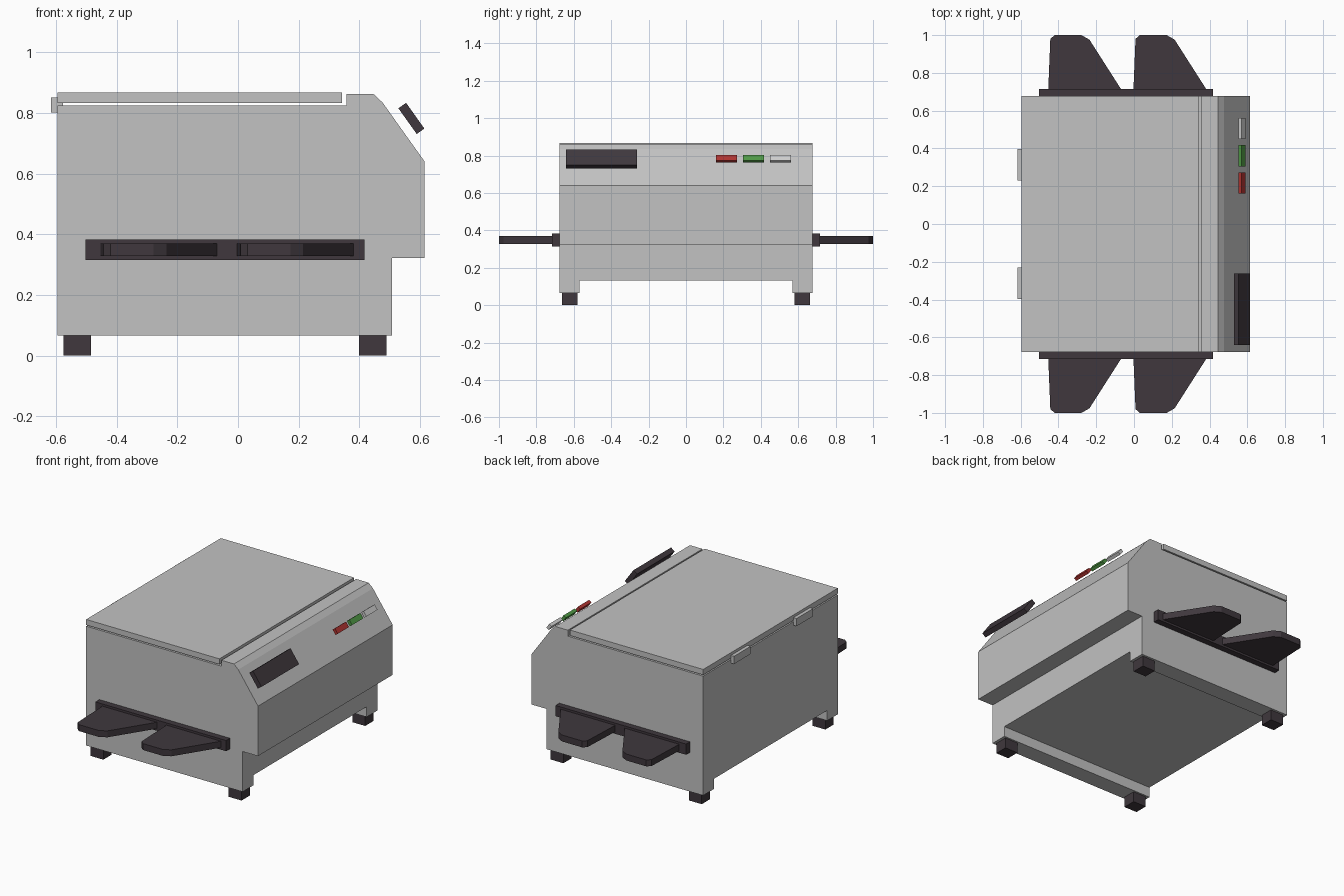
import bpy, bmesh
from math import atan2
from mathutils import Matrix, Vector

if "Cube" in bpy.data.objects:
    bpy.data.objects.remove(bpy.data.objects["Cube"])


def material(name, rgb):
    m = bpy.data.materials.new(name)
    m.diffuse_color = (*rgb, 1)
    m.use_nodes = True
    m.node_tree.nodes["Principled BSDF"].inputs["Base Color"].default_value = m.diffuse_color
    return m


GREY = material("light_grey", (0.54, 0.54, 0.54))
DARK = material("dark_plastic", (0.050, 0.039, 0.047))
RED = material("red_button", (0.43, 0.034, 0.030))
GREEN = material("green_button", (0.08, 0.32, 0.06))
WHITE = material("pale_button", (0.62, 0.62, 0.62))


def finish(name, bm, mat):
    bmesh.ops.recalc_face_normals(bm, faces=bm.faces)
    me = bpy.data.meshes.new(name)
    bm.to_mesh(me)
    bm.free()
    ob = bpy.data.objects.new(name, me)
    bpy.context.collection.objects.link(ob)
    if mat:
        me.materials.append(mat)
    return ob


def box(name, x, y, z, mat):
    """Box from (min, max) pairs."""
    bm = bmesh.new()
    bmesh.ops.create_cube(bm, size=1)
    for v in bm.verts:
        v.co = [r[0] if c < 0 else r[1] for c, r in zip(v.co, (x, y, z))]
    return finish(name, bm, mat)


def prism(name, points, offset, mat):
    """Extrude a flat outline along an offset vector."""
    bm = bmesh.new()
    face = bm.faces.new([bm.verts.new(p) for p in points])
    ext = bmesh.ops.extrude_face_region(bm, geom=[face], use_keep_orig=True)
    new = [g for g in ext["geom"] if isinstance(g, bmesh.types.BMVert)]
    bmesh.ops.translate(bm, vec=Vector(offset), verts=new)
    return finish(name, bm, mat)


W = 0.677

# Main housing: side profile extruded across the width
profile = [(-0.595, 0.066), (0.507, 0.066), (0.507, 0.322), (0.615, 0.322),
           (0.615, 0.64), (0.476, 0.835), (0.446, 0.863), (0.358, 0.863),
           (0.358, 0.825), (-0.595, 0.825)]
body = prism("housing", [(x, -W, z) for x, z in profile], (0, 2 * W, 0), GREY)

# Channel under the housing leaves a skirt on either side
cutter = box("underside_cutter", (-0.9, 0.9), (-0.569, 0.569), (-0.1, 0.131), GREY)
cutter.hide_render = True
mod = body.modifiers.new("channel", 'BOOLEAN')
mod.operation = 'DIFFERENCE'
mod.solver = 'EXACT'
mod.object = cutter
bpy.context.view_layer.objects.active = body
bpy.ops.object.modifier_apply(modifier=mod.name)
bpy.data.objects.remove(cutter)

# Lid resting just above the housing
box("lid", (-0.595, 0.343), (-W, W), (0.833, 0.868), GREY)

handle = [(-0.454, 0.71), (-0.443, 0.98), (-0.42, 1.0),
          (-0.278, 1.0), (-0.236, 0.976), (-0.066, 0.71)]
for s, side in ((-1, "front"), (1, "rear")):
    def span(a, b):
        return tuple(sorted((s * a, s * b)))

    # Feet
    box(f"{side}_left_foot", (-0.575, -0.484), span(0.58, 0.663), (0, 0.066), DARK)
    box(f"{side}_right_foot", (0.399, 0.489), span(0.58, 0.663), (0, 0.066), DARK)

    # Hinges at the back of the lid, with a leaf in the gap
    box(f"{side}_hinge", (-0.617, -0.595), span(0.231, 0.398), (0.802, 0.851), GREY)
    box(f"{side}_hinge_leaf", (-0.595, -0.577), span(0.231, 0.398), (0.825, 0.833), GREY)

    # Carrying bar with two tapered grips
    box(f"{side}_carry_bar", (-0.502, 0.417), span(W, 0.716), (0.315, 0.383), DARK)
    for i, dx in enumerate((0, 0.451)):
        prism(f"{side}_grip_{i + 1}", [(x + dx, s * y, 0.328) for x, y in handle],
              (0, 0, 0.041), DARK)


# Panel parts standing off the sloping fascia
def panel(name, y, length, thick, mat):
    ob = box(name, (-thick / 2, thick / 2), y, (-length / 2, length / 2), mat)
    tilt = -atan2(0.139, 0.195)
    ob.data.transform(Matrix.Translation((0.5715, 0, 0.782)) @ Matrix.Rotation(tilt, 4, 'Y'))


panel("display", (-0.641, -0.263), 0.104, 0.031, DARK)
panel("red_button", (0.161, 0.273), 0.035, 0.02, RED)
panel("green_button", (0.305, 0.417), 0.035, 0.02, GREEN)
panel("pale_button", (0.449, 0.561), 0.035, 0.02, WHITE)
